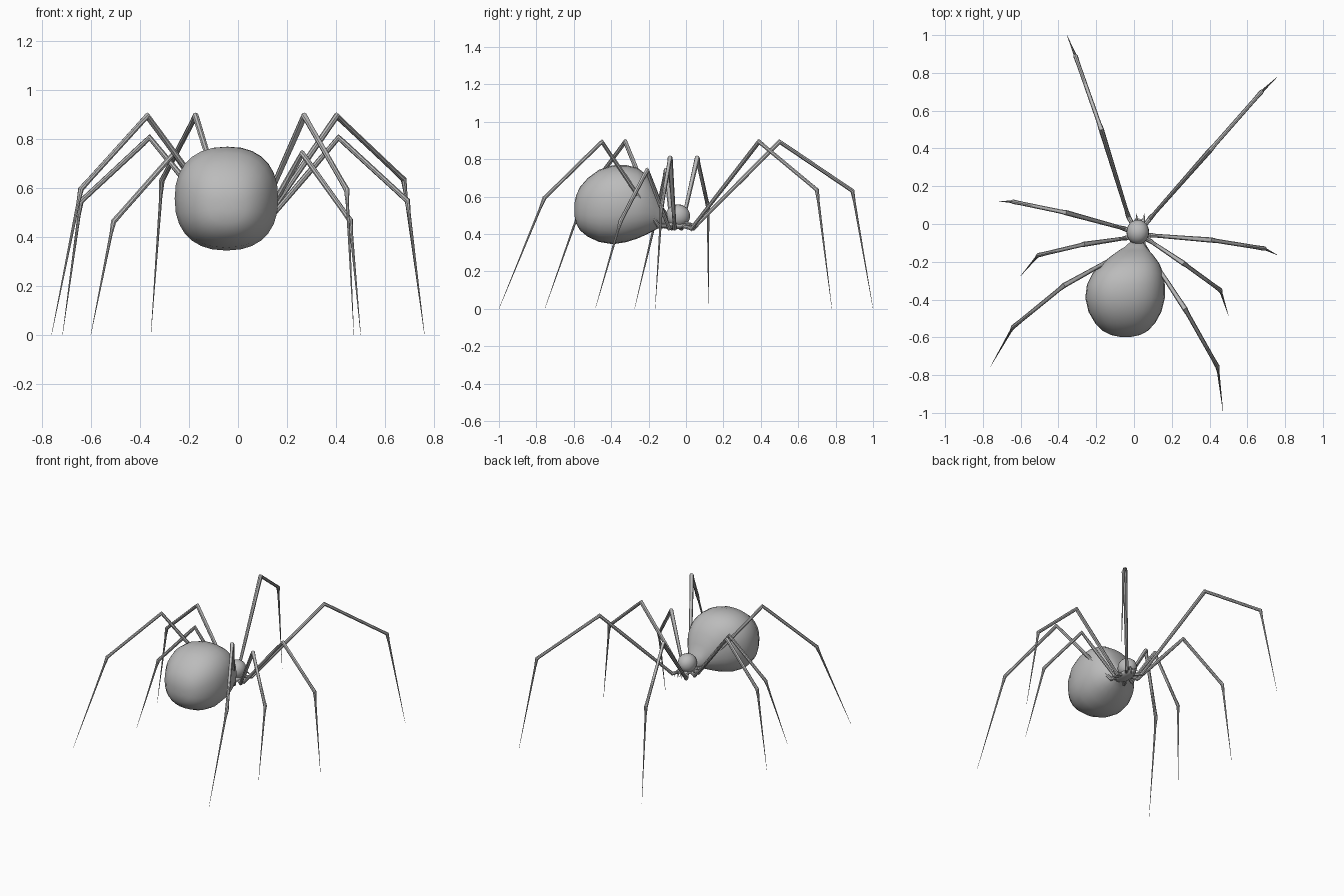
import bpy, bmesh, math
from mathutils import Vector

if "Cube" in bpy.data.objects:
    bpy.data.objects.remove(bpy.data.objects["Cube"], do_unlink=True)

grey = bpy.data.materials.new("plain grey")
grey.use_nodes = True
grey.diffuse_color = (0.5, 0.5, 0.5, 1)
grey.node_tree.nodes["Principled BSDF"].inputs["Base Color"].default_value = (0.5, 0.5, 0.5, 1)


def loft(name, rings, angle):
    """Skin a list of point rings, cap both ends and shade smooth."""
    bm = bmesh.new()
    loops = [[bm.verts.new(p) for p in ring] for ring in rings]
    n = len(loops[0])
    for a, b in zip(loops, loops[1:]):
        for i in range(n):
            j = (i + 1) % n
            bm.faces.new((a[i], a[j], b[j], b[i]))
    bm.faces.new(loops[0])
    bm.faces.new(loops[-1])
    bmesh.ops.recalc_face_normals(bm, faces=bm.faces)
    mesh = bpy.data.meshes.new(name)
    bm.to_mesh(mesh)
    bm.free()
    mesh.materials.append(grey)
    obj = bpy.data.objects.new(name, mesh)
    bpy.context.collection.objects.link(obj)
    bpy.ops.object.select_all(action='DESELECT')
    obj.select_set(True)
    bpy.context.view_layer.objects.active = obj
    bpy.ops.object.shade_smooth_by_angle(angle=math.radians(angle))


def tube(name, points, radii, sides=8):
    """Tapering tube along a path lying in an upright plane."""
    pts = [Vector(p) for p in points]
    run = pts[-1] - pts[0]
    side = Vector((-run.y, run.x, 0)).normalized()
    rings = []
    for i, (p, r) in enumerate(zip(pts, radii)):
        a = (p - pts[i - 1]).normalized() if i else Vector()
        b = (pts[i + 1] - p).normalized() if i + 1 < len(pts) else Vector()
        up = (a + b).normalized().cross(side).normalized()
        turns = [math.tau * k / sides for k in range(sides)]
        rings.append([p + r * (math.cos(t) * side + math.sin(t) * up) for t in turns])
    loft(name, rings, 40)


def superellipse(y, cx, hw, cz, hh, n=28, power=0.86):
    """Slightly squared ring across the body."""
    ring = []
    for k in range(n):
        c, s = math.cos(math.tau * k / n), math.sin(math.tau * k / n)
        ring.append((cx + hw * math.copysign(abs(c) ** power, c), y,
                     cz + hh * math.copysign(abs(s) ** power, s)))
    return ring


# abdomen: y, centre x, half width, centre z, half height
sections = [(-0.597, -0.045, 0.03, 0.53, 0.03), (-0.588, -0.045, 0.077, 0.531, 0.075),
            (-0.566, -0.046, 0.119, 0.535, 0.117), (-0.525, -0.047, 0.159, 0.542, 0.157),
            (-0.465, -0.048, 0.193, 0.55, 0.193), (-0.39, -0.047, 0.211, 0.556, 0.211),
            (-0.32, -0.043, 0.206, 0.562, 0.206), (-0.26, -0.032, 0.187, 0.564, 0.189),
            (-0.21, -0.018, 0.153, 0.557, 0.16), (-0.17, -0.008, 0.114, 0.54, 0.122),
            (-0.14, 0.0, 0.08, 0.515, 0.08), (-0.12, 0.008, 0.055, 0.49, 0.05),
            (-0.09, 0.015, 0.03, 0.475, 0.025)]
loft("abdomen", [superellipse(*s) for s in sections], 60)


def ball(name, centre, size):
    """Ellipsoid made of rings along y."""
    rings = []
    for i in range(13):
        t = math.pi * (i + 0.15) / 12.3
        r = math.sin(t)
        rings.append(superellipse(centre[1] - size[1] * math.cos(t), centre[0], size[0] * r,
                                  centre[2], size[2] * r, 20, 0.95))
    loft(name, rings, 60)


# head and the plate that carries the legs
ball("head", (0.02, -0.043, 0.496), (0.06, 0.065, 0.062))
ball("leg_plate", (0.02, -0.06, 0.445), (0.045, 0.09, 0.02))

# fangs and feelers
for side, s in (("left", 1), ("right", -1)):
    x = 0.03 + 0.015 * s
    tube(side + "_fang", [(x, -0.01, 0.465), (x, 0.02, 0.45), (x, 0.028, 0.412)],
         (0.01, 0.009, 0.001), 6)
    x = 0.034 + 0.02 * s
    tube(side + "_feeler", [(x, -0.01, 0.46), (x, 0.03, 0.455), (x, 0.055, 0.43)],
         (0.005, 0.005, 0.001), 6)

# legs: hip, knee, ankle, tip
legs = {
    "right_front_leg": ((-0.03, 0.04, 0.43), (-0.173, 0.5, 0.893), (-0.31, 0.89, 0.63), (-0.355, 1.0, 0)),
    "left_front_leg": ((0.085, 0.03, 0.43), (0.402, 0.39, 0.893), (0.675, 0.7, 0.635), (0.76, 0.78, 0)),
    "right_second_leg": ((-0.05, -0.025, 0.43), (-0.36, 0.06, 0.805), (-0.64, 0.118, 0.545), (-0.715, 0.12, 0)),
    "left_second_leg": ((0.09, -0.06, 0.43), (0.41, -0.085, 0.805), (0.69, -0.13, 0.548), (0.76, -0.165, 0)),
    "right_third_leg": ((-0.045, -0.075, 0.43), (-0.262, -0.107, 0.74), (-0.507, -0.165, 0.463), (-0.6, -0.275, 0)),
    "left_third_leg": ((0.085, -0.09, 0.43), (0.262, -0.208, 0.74), (0.457, -0.35, 0.468), (0.5, -0.485, 0)),
    "right_back_leg": ((-0.035, -0.14, 0.44), (-0.37, -0.325, 0.893), (-0.64, -0.545, 0.595), (-0.76, -0.755, 0)),
    "left_back_leg": ((0.07, -0.145, 0.44), (0.27, -0.45, 0.893), (0.443, -0.757, 0.592), (0.472, -1.0, 0)),
}
for name, joints in legs.items():
    hip, knee, ankle, tip = (Vector(j) for j in joints)
    root = Vector((0.02, -0.055, 0.445)).lerp(hip, 0.3)
    root.z = 0.445
    tube(name, [root, hip, hip.lerp(knee, 0.08), hip.lerp(knee, 0.6), knee, knee.lerp(ankle, 0.1),
                knee.lerp(ankle, 0.85), ankle, ankle.lerp(tip, 0.1), tip],
         (0.01, 0.013, 0.01, 0.012, 0.014, 0.011, 0.0105, 0.012, 0.007, 0.0006))
